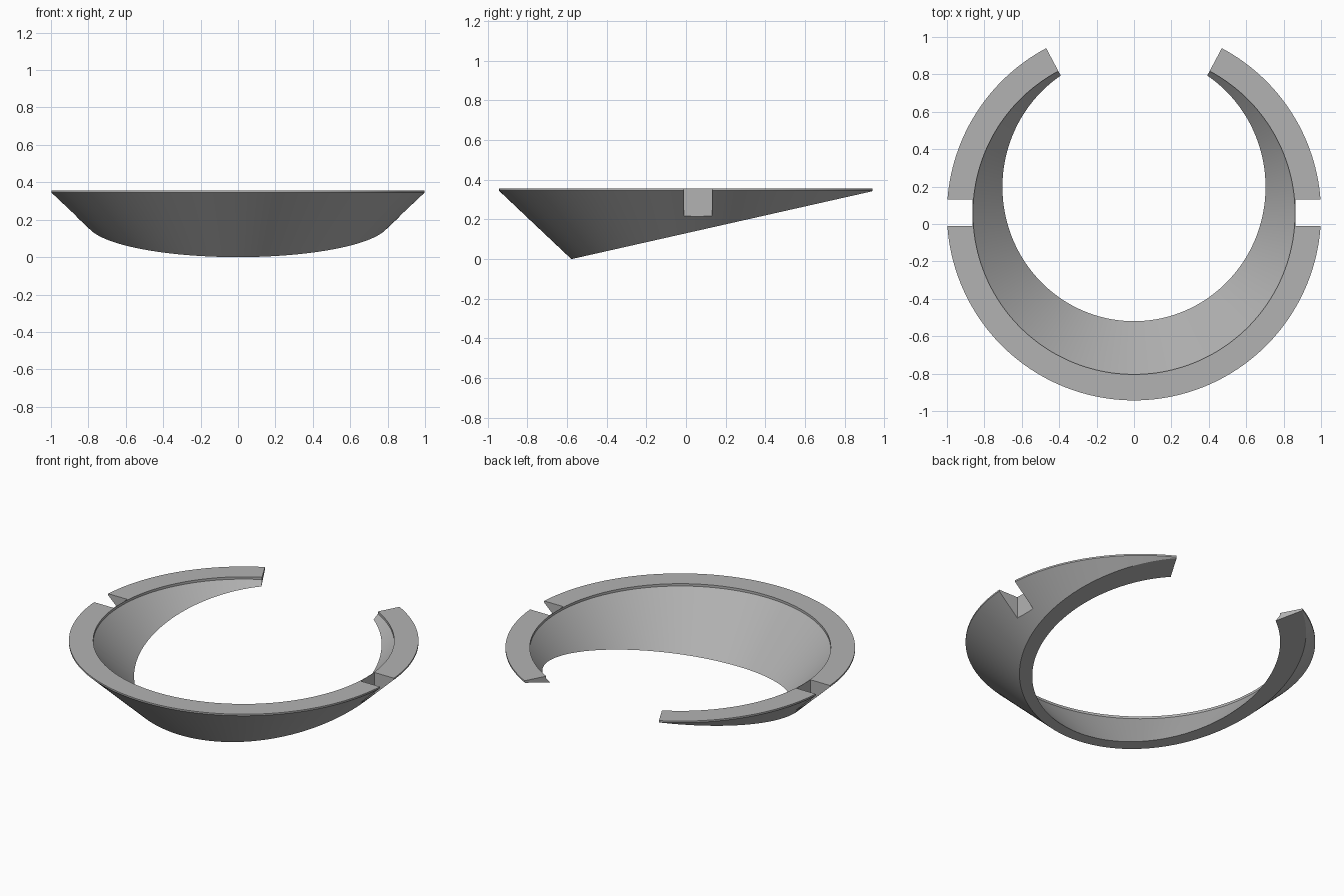
import bpy
import bmesh
from math import radians, sin, cos

if "Cube" in bpy.data.objects:
    bpy.data.objects.remove(bpy.data.objects["Cube"])

TOP = 0.355          # height of the flat rim
CENTRE_Y = 0.057     # axis of the cone
TILT = 0.2255        # slope of the slanted underside
LOW_Y = -0.578       # where the underside touches the ground
HALF_GAP = 28        # half angle of the rear opening, degrees
STEPS = 152

grey = bpy.data.materials.new("mid_grey")
grey.diffuse_color = (0.45, 0.45, 0.45, 1)
grey.use_nodes = True
grey.node_tree.nodes["Principled BSDF"].inputs["Base Color"].default_value = grey.diffuse_color


def underside(radius, lip_z, taper, c):
    """Radius and height where a conical wall meets the slanted underside."""
    foot = radius - taper * lip_z
    z = TILT * (CENTRE_Y - LOW_Y + c * foot) / (1 - TILT * taper * c)
    return foot + taper * z, z


def section(angle):
    """Wall profile at one angle, from outer rim round to inner rim."""
    outer, inner = (1.0, 0.345, 1.058), (0.861, 0.34, 0.87)
    c = cos(angle)
    return [(outer[0], TOP), outer[:2], underside(*outer, c),
            underside(*inner, c), inner[:2], (inner[0], TOP)]


# Open conical ring
bm = bmesh.new()
rings = []
for i in range(STEPS + 1):
    a = radians(HALF_GAP + (360 - 2 * HALF_GAP) * i / STEPS)
    rings.append([bm.verts.new((r * sin(a), CENTRE_Y + r * cos(a), z))
                  for r, z in section(a)])
for r0, r1 in zip(rings, rings[1:]):
    for j in range(len(r0)):
        k = (j + 1) % len(r0)
        bm.faces.new((r0[j], r0[k], r1[k], r1[j]))
bm.faces.new(rings[0])
bm.faces.new(rings[-1])
bmesh.ops.recalc_face_normals(bm, faces=bm.faces)
mesh = bpy.data.meshes.new("conical_ring")
bm.to_mesh(mesh)
bm.free()
ring = bpy.data.objects.new("conical_ring", mesh)
bpy.context.collection.objects.link(ring)
mesh.materials.append(grey)
bpy.context.view_layer.objects.active = ring

# Square notches in the left and right of the rim
for side in (-1, 1):
    bpy.ops.mesh.primitive_cube_add(size=1, location=(side * 1.063, CENTRE_Y + 0.003, 0.3))
    cutter = bpy.context.object
    cutter.name = "notch_cutter"
    cutter.scale = (0.4, 0.14, 0.8)
    cutter.hide_render = True
    cutter.data.materials.append(grey)
    bpy.context.view_layer.update()
    bpy.context.view_layer.objects.active = ring
    cut = ring.modifiers.new("notch", "BOOLEAN")
    cut.operation = "DIFFERENCE"
    cut.solver = "EXACT"
    cut.object = cutter
    bpy.ops.object.modifier_apply(modifier=cut.name)
    bpy.data.objects.remove(cutter)

# Smooth walls with crisp edges
bpy.ops.object.select_all(action="DESELECT")
ring.select_set(True)
bpy.context.view_layer.objects.active = ring
bpy.ops.object.shade_smooth_by_angle(angle=radians(25))
